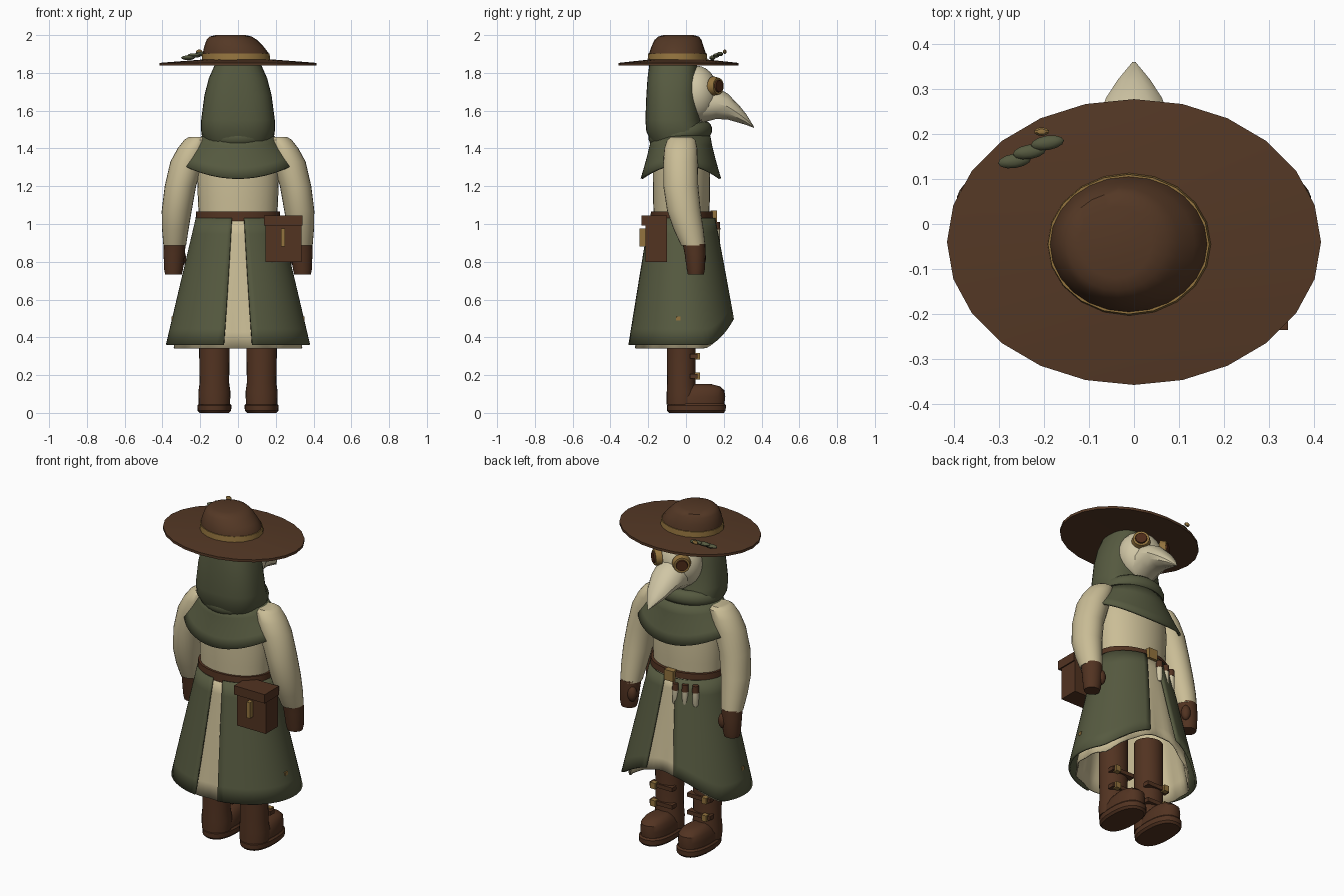
import bpy, bmesh, math
from mathutils import Vector, Matrix

if "Cube" in bpy.data.objects:
    bpy.data.objects.remove(bpy.data.objects["Cube"])


def mat(name, rgb):
    m = bpy.data.materials.new(name)
    lin = [(c / 255 / 12.92) if c < 11 else ((c / 255 + 0.055) / 1.055) ** 2.4 for c in rgb]
    m.diffuse_color = (*lin, 1)
    m.use_nodes = True
    m.node_tree.nodes["Principled BSDF"].inputs["Base Color"].default_value = m.diffuse_color
    return m


HAT = mat("hat_brown", (84, 56, 37))
LEATHER = mat("leather_brown", (82, 51, 33))
GREEN = mat("moss_green", (86, 90, 64))
CREAM = mat("linen_cream", (202, 189, 150))
BONE = mat("mask_bone", (208, 198, 165))
GOLD = mat("dull_brass", (148, 116, 62))
LENS = mat("dark_lens", (78, 42, 24))


def make(name, verts, faces, m, solid=0.0):
    me = bpy.data.meshes.new(name)
    me.from_pydata(verts, [], faces)
    bm = bmesh.new()
    bm.from_mesh(me)
    bmesh.ops.recalc_face_normals(bm, faces=bm.faces)
    bm.to_mesh(me)
    bm.free()
    me.materials.append(m)
    ob = bpy.data.objects.new(name, me)
    bpy.context.collection.objects.link(ob)
    if solid:
        mod = ob.modifiers.new("thickness", "SOLIDIFY")
        mod.thickness = solid
        mod.offset = 0
    return ob


def loft(name, rings, m, n=24, power=2.0, axis="Z", caps=True, closed=False):
    """Rings are (height, centre a, centre b, radius a, radius b) along an axis."""
    vs, fs = [], []
    for h, ca, cb, ra, rb in rings:
        for i in range(n):
            t = 2 * math.pi * i / n
            c, s = math.cos(t), math.sin(t)
            a = ca + ra * math.copysign(abs(c) ** (2 / power), c)
            b = cb + rb * math.copysign(abs(s) ** (2 / power), s)
            vs.append((a, b, h) if axis == "Z" else (a, h, b))
    k = len(rings)
    for r in range(k if closed else k - 1):
        for i in range(n):
            j, q = (i + 1) % n, (r + 1) % k
            fs.append((r * n + i, r * n + j, q * n + j, q * n + i))
    if caps and not closed:
        fs += [tuple(range(n)), tuple(range((k - 1) * n, k * n))]
    return make(name, vs, fs, m)


def box(name, lo, hi, m):
    vs = [(x, y, z) for x in (lo[0], hi[0]) for y in (lo[1], hi[1]) for z in (lo[2], hi[2])]
    return make(name, vs, [(0, 1, 3, 2), (4, 6, 7, 5), (0, 4, 5, 1), (2, 3, 7, 6), (0, 2, 6, 4), (1, 5, 7, 3)], m)


def ball(name, loc, rad, m, rot=0.0, seg=20):
    bm = bmesh.new()
    bmesh.ops.create_uvsphere(bm, u_segments=seg, v_segments=seg // 2, radius=1)
    bm.transform(Matrix.Translation(loc) @ Matrix.Rotation(rot, 4, "Z") @ Matrix.Diagonal((*rad, 1)))
    me = bpy.data.meshes.new(name)
    bm.to_mesh(me)
    bm.free()
    me.materials.append(m)
    ob = bpy.data.objects.new(name, me)
    bpy.context.collection.objects.link(ob)
    return ob


def disc(name, loc, direction, r, depth, m):
    bm = bmesh.new()
    bmesh.ops.create_cone(bm, cap_ends=True, segments=20, radius1=r, radius2=r * 0.85, depth=depth)
    bm.transform(Matrix.Translation(loc) @ Vector(direction).to_track_quat("Z", "Y").to_matrix().to_4x4())
    me = bpy.data.meshes.new(name)
    bm.to_mesh(me)
    bm.free()
    me.materials.append(m)
    bpy.context.collection.objects.link(bpy.data.objects.new(name, me))


# Hat: brim, leaning crown, band, sprig
loft("hat_brim", [(1.845, 0, -.04, .17, .14), (1.838, 0, -.04, .415, .317),
                  (1.853, 0, -.04, .415, .317), (1.872, 0, -.04, .17, .14)], HAT)
loft("hat_crown", [(1.85, -.01, -.045, .176, .152), (1.905, -.012, -.045, .174, .15),
                   (1.94, -.022, -.045, .157, .138), (1.975, -.033, -.042, .133, .124),
                   (1.992, -.038, -.04, .112, .108), (2.0, -.04, -.04, .08, .08)], HAT)
loft("hat_band", [(1.86, -.01, -.045, .182, .159), (1.902, -.012, -.045, .179, .155)], GOLD, 20)
for x, y, z in ((-.265, .14, 1.88), (-.232, .16, 1.892), (-.192, .18, 1.9)):
    ball("hat_leaf", (x, y, z), (.037, .016, .012), GREEN, .15, 12)
ball("hat_berry", (-.205, .205, 1.912), (.018, .01, .012), GOLD, 0, 10)

# Hood, cowl fold and shoulder cape
loft("hood", [(1.43, 0, -.04, .17, .14), (1.49, 0, -.055, .195, .155), (1.55, 0, -.07, .195, .145),
              (1.68, 0, -.072, .178, .138), (1.77, 0, -.07, .155, .134), (1.86, 0, -.067, .115, .125)],
     GREEN, 32, 2.5)
bpy.ops.mesh.primitive_torus_add(major_segments=32, minor_segments=12, major_radius=1, minor_radius=.25,
                                 location=(0, -.03, 1.478), rotation=(math.radians(10), 0, 0))
cowl = bpy.context.object
cowl.name = "cowl_fold"
cowl.scale = (.155, .137, .17)
cowl.data.materials.append(GREEN)

N = 40
vs, fs = [], []
for r in range(5):
    t = r / 4
    for i in range(N):
        a = 2 * math.pi * i / N
        hem = 1.24 + .075 * math.cos(a) ** 2
        vs.append(((.185 + .115 * t) * math.cos(a), -.027 + (.15 + .057 * t ** 1.2) * math.sin(a),
                   1.465 + (hem - 1.465) * t))
        if r < 4:
            j = (i + 1) % N
            fs.append((r * N + i, r * N + j, r * N + N + j, r * N + N + i))
make("shoulder_cape", vs, fs, GREEN, .012)

# Beaked mask with goggles
ball("mask_face", (0, .055, 1.69), (.135, .115, .148), BONE, 0, 28)
loft("mask_beak", [(.08, 0, 1.635, .1, .1), (.16, 0, 1.64, .094, .084), (.22, 0, 1.622, .084, .069),
                   (.28, 0, 1.583, .062, .047), (.32, 0, 1.552, .036, .028), (.36, 0, 1.512, .003, .003)],
     BONE, 12, 2, "Y")
for s in (1, -1):
    d = Vector((s * .62, .78, 0))
    p = Vector((s * .082, .158, 1.73))
    disc("goggle_rim", p, d, .052, .035, GOLD)
    disc("goggle_lens", p + d * .017, d, .036, .016, LENS)

# Torso, belt and buckle
loft("torso", [(.98, 0, -.024, .205, .145), (1.12, 0, -.024, .212, .15), (1.26, 0, -.024, .217, .152),
               (1.37, 0, -.026, .21, .145), (1.43, 0, -.026, .18, .12), (1.46, 0, -.026, .12, .09)], CREAM, 32)
loft("belt", [(1.015, 0, -.022, .225, .167), (1.065, 0, -.022, .222, .164)], LEATHER, 32)
box("belt_buckle", (-.03, .13, 1.01), (.03, .165, 1.072), GOLD)


# Coat skirt in two halves, over a full underskirt
def hem_height(phi):
    return .36 + .15 * max(0, (-math.cos(phi) - .45) / .55) ** 1.4


def skirt_point(phi, z, inset):
    t = (1.03 - z) / .67
    rx = .218 + .158 * t - inset * (.25 + .75 * t)
    ry = .172 + .123 * t - inset * (.25 + .75 * t)
    return (rx * math.sin(phi), -.02 + .01 * t - ry * math.cos(phi), z)


R, C = 8, 28
for s in (1, -1):
    vs, fs = [], []
    for r in range(R + 1):
        t = r / R
        for c in range(C + 1):
            g0, g1 = .15 + .05 * t, .17 + .1 * t
            phi = g0 + (math.pi - g1 - g0) * c / C
            x, y, z = skirt_point(phi, 1.03 + (hem_height(phi) - 1.03) * t, 0)
            vs.append((s * x, y, z))
            if r < R and c < C:
                k = r * (C + 1) + c
                fs.append((k, k + 1, k + C + 2, k + C + 1))
    make("coat_skirt", vs, fs, GREEN, .012)

M = 64
vs, fs = [], []
for r in range(R + 1):
    t = r / R
    for c in range(M):
        phi = 2 * math.pi * c / M
        wave = .04 + .006 * math.cos(12 * phi) * t
        vs.append(skirt_point(phi, 1.03 + (hem_height(phi) - .018 - 1.03) * t, wave))
        if r < R:
            j = (c + 1) % M
            fs.append((r * M + c, r * M + j, r * M + M + j, r * M + M + c))
make("underskirt", vs, fs, CREAM, .008)

# Belt pouch at the back
box("pouch_body", (.145, -.215, .80), (.335, -.1, 1.0), LEATHER)
box("pouch_lid", (.138, -.235, .992), (.342, -.1, 1.045), LEATHER)
box("pouch_strap", (.228, -.245, .88), (.25, -.213, .975), GOLD)

# Three vials hanging on the front of the belt
for x, y in ((-.045, .162), (-.1, .15), (-.155, .13)):
    loft("vial_glass", [(.885, x, y, .013, .013), (.895, x, y, .018, .018), (.975, x, y, .018, .018)], BONE, 12)
    loft("vial_cap", [(.97, x, y, .02, .02), (1.01, x, y, .017, .017)], LEATHER, 12)

for s in (1, -1):
    # Sleeves: height, inner x, outer x, back y, front y
    arm = [(1.46, .17, .262, -.08, .03), (1.445, .15, .285, -.1, .05), (1.40, .16, .32, -.115, .06),
           (1.33, .18, .358, -.12, .062), (1.2, .222, .388, -.12, .065), (1.07, .245, .404, -.1, .078),
           (.97, .262, .402, -.065, .093), (.885, .275, .395, -.025, .102)]
    loft("sleeve", [(z, s * (a + b) / 2, (c + d) / 2, (b - a) / 2, (d - c) / 2) for z, a, b, c, d in arm], CREAM)
    # Gloves
    loft("glove", [(.895, s * .335, .042, .058, .06), (.84, s * .338, .048, .056, .055),
                   (.76, s * .341, .052, .05, .048), (.732, s * .342, .052, .044, .042)], LEATHER)
    ball("glove_thumb", (s * .302, .08, .82), (.028, .026, .046), LEATHER, 0, 14)
    # Small coat stud
    x, y, z = skirt_point(math.pi / 2 - .08, .5, 0)
    box("coat_stud", (s * x - .01, -.052, z - .01), (s * x + .01, -.03, z + .01), GOLD)
    # Boots
    cx = s * .125
    loft("boot_sole", [(0, cx, .055, .078, .145), (.012, cx, .055, .089, .155),
                       (.04, cx, .055, .09, .156), (.05, cx, .055, .082, .148)], LEATHER, 28, 2.4)
    loft("boot_foot", [(.045, cx, .055, .08, .148), (.085, cx, .06, .08, .148), (.12, cx, .085, .072, .118),
                       (.14, cx, .09, .058, .09), (.152, cx, .075, .035, .06)], LEATHER, 24, 2.3)
    loft("boot_shaft", [(.045, cx, -.022, .083, .08), (.11, cx, -.022, .085, .08), (.16, cx, -.025, .078, .075),
                        (.4, cx, -.025, .082, .077), (.6, cx, -.025, .082, .075)], LEATHER)
    for z in (.195, .3):
        box("boot_strap", (cx - .075, .02, z - .012), (cx + .075, .06, z + .012), LEATHER)
        box("boot_buckle", (cx + s * .045 - .016, .045, z - .018), (cx + s * .045 + .016, .075, z + .018), GOLD)

# Smooth shading with crisp edges
bpy.ops.object.select_all(action="SELECT")
bpy.context.view_layer.objects.active = cowl
bpy.ops.object.shade_smooth_by_angle(angle=math.radians(35))
